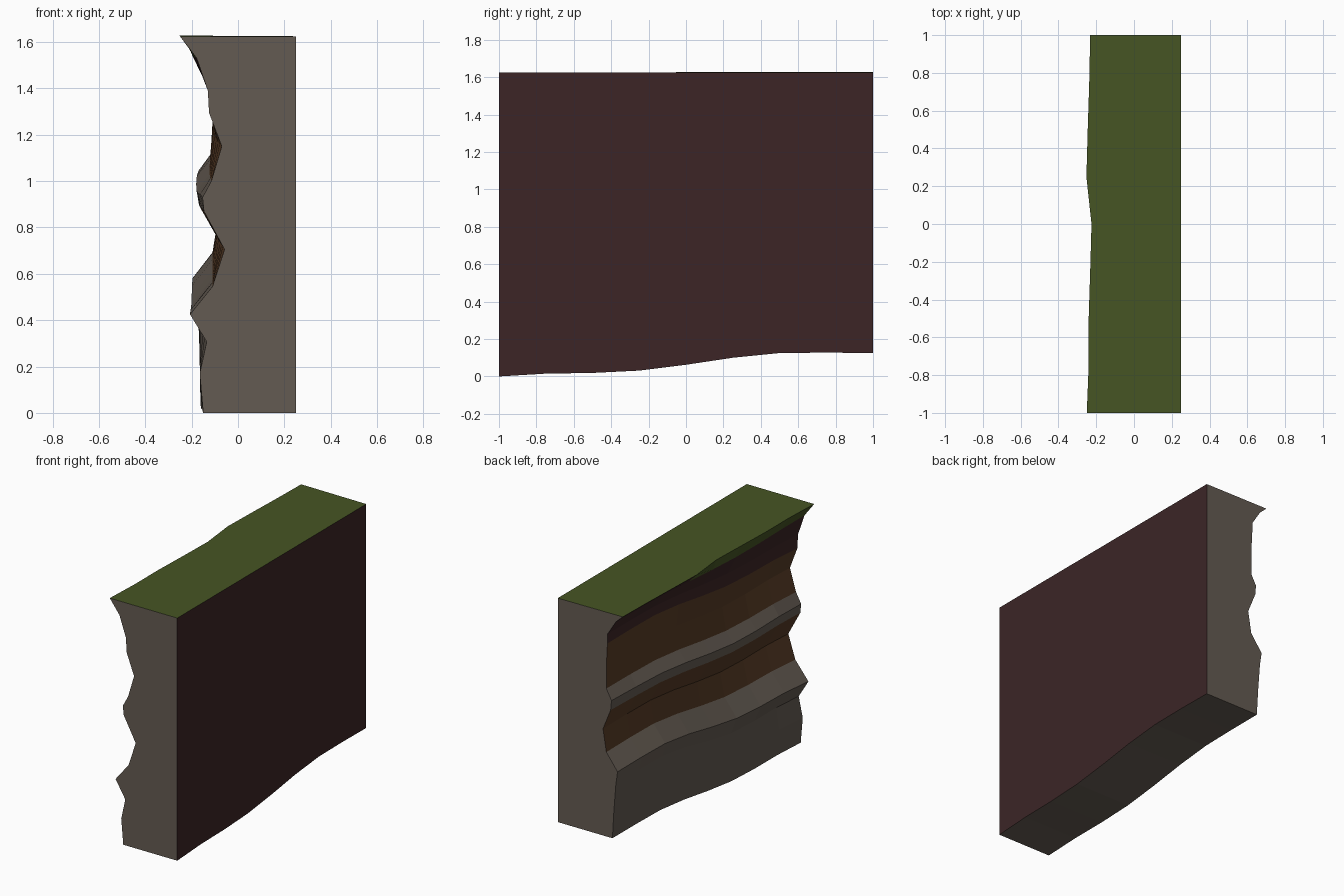
import bpy, bmesh, math

if "Cube" in bpy.data.objects:
    bpy.data.objects.remove(bpy.data.objects["Cube"])


def material(name, rgb):
    m = bpy.data.materials.new(name)
    lin = [((c / 255 + 0.055) / 1.055) ** 2.4 for c in rgb]
    m.diffuse_color = (*lin, 1)
    m.use_nodes = True
    m.node_tree.nodes["Principled BSDF"].inputs["Base Color"].default_value = m.diffuse_color
    return m


MATS = [material("grey rock", (100, 91, 82)), material("brown earth", (88, 60, 38)),
        material("dark soil", (60, 37, 38)), material("grass green", (70, 85, 36))]
GREY, BROWN, SOIL, GRASS = range(4)

# Cliff ledges from foot to lip: front x, front z, back x, back z, bulge at mid length
LEDGES = [
    (-.150, 0.000, -.155, 0.125, -.01),
    (-.165, 0.170, -.165, 0.300, 0),
    (-.135, 0.307, -.180, 0.490, -.01),
    (-.207, 0.425, -.193, 0.580, 0),
    (-.110, 0.545, -.110, 0.690, 0),
    (-.058, 0.705, -.085, 0.840, -.01),
    (-.147, 0.870, -.142, 0.980, -.025),
    (-.153, 0.930, -.148, 1.045, -.03),
    (-.115, 1.000, -.110, 1.116, -.01),
    (-.070, 1.150, -.110, 1.270, -.01),
    (-.125, 1.295, -.118, 1.420, 0),
    (-.130, 1.390, -.120, 1.485, -.005),
    (-.178, 1.530, -.180, 1.580, -.02),
    (-.250, 1.625, -.235, 1.628, 0),
]
# Colour of the strip above each ledge
BANDS = [GREY] * 4 + [BROWN] * 2 + [GREY] * 2 + [BROWN] * 2 + [SOIL] * 2 + [GRASS]
# Rise of the strata along the length
RISE = [0, .12, .15, .25, .5, .8, 1, 1.02, 1]
# Outline of the grassy lip
LIP_X = [-.25, -.24, -.24, -.232, -.225, -.252, -.245, -.237, -.232]
BACK_X, TOP_Z = 0.25, 1.625

bm = bmesh.new()
rings = []
for i, t in enumerate(RISE):
    y = -1 + i * 0.25
    ring = []
    for k, (fx, fz, bx, bz, bulge) in enumerate(LEDGES):
        s = i / 8
        x = fx + (bx - fx) * s + bulge * math.sin(math.pi * s)
        if k == len(LEDGES) - 1:
            x = LIP_X[i]
        ring.append(bm.verts.new((x, y, fz + (bz - fz) * t)))
    # Flat rear corners
    ring.append(bm.verts.new((BACK_X, y, TOP_Z)))
    ring.append(bm.verts.new((BACK_X, y, ring[0].co.z)))
    rings.append(ring)

# Long strips: cliff bands, top, rear wall, underside
strip_colours = BANDS + [GRASS, SOIL, GREY]
n = len(strip_colours)
for i in range(8):
    for k in range(n):
        j = (k + 1) % n
        f = bm.faces.new((rings[i][k], rings[i][j], rings[i + 1][j], rings[i + 1][k]))
        f.material_index = strip_colours[k]
        # Grass hangs over the lip only on the front part
        if k == len(BANDS) - 1 and i > 4:
            f.material_index = SOIL

# End cuts
for ring in (rings[0], rings[-1]):
    bm.faces.new(ring).material_index = GREY

bmesh.ops.recalc_face_normals(bm, faces=bm.faces)
mesh = bpy.data.meshes.new("cliff_wall")
bm.to_mesh(mesh)
bm.free()
for m in MATS:
    mesh.materials.append(m)
bpy.context.collection.objects.link(bpy.data.objects.new("cliff_wall", mesh))
